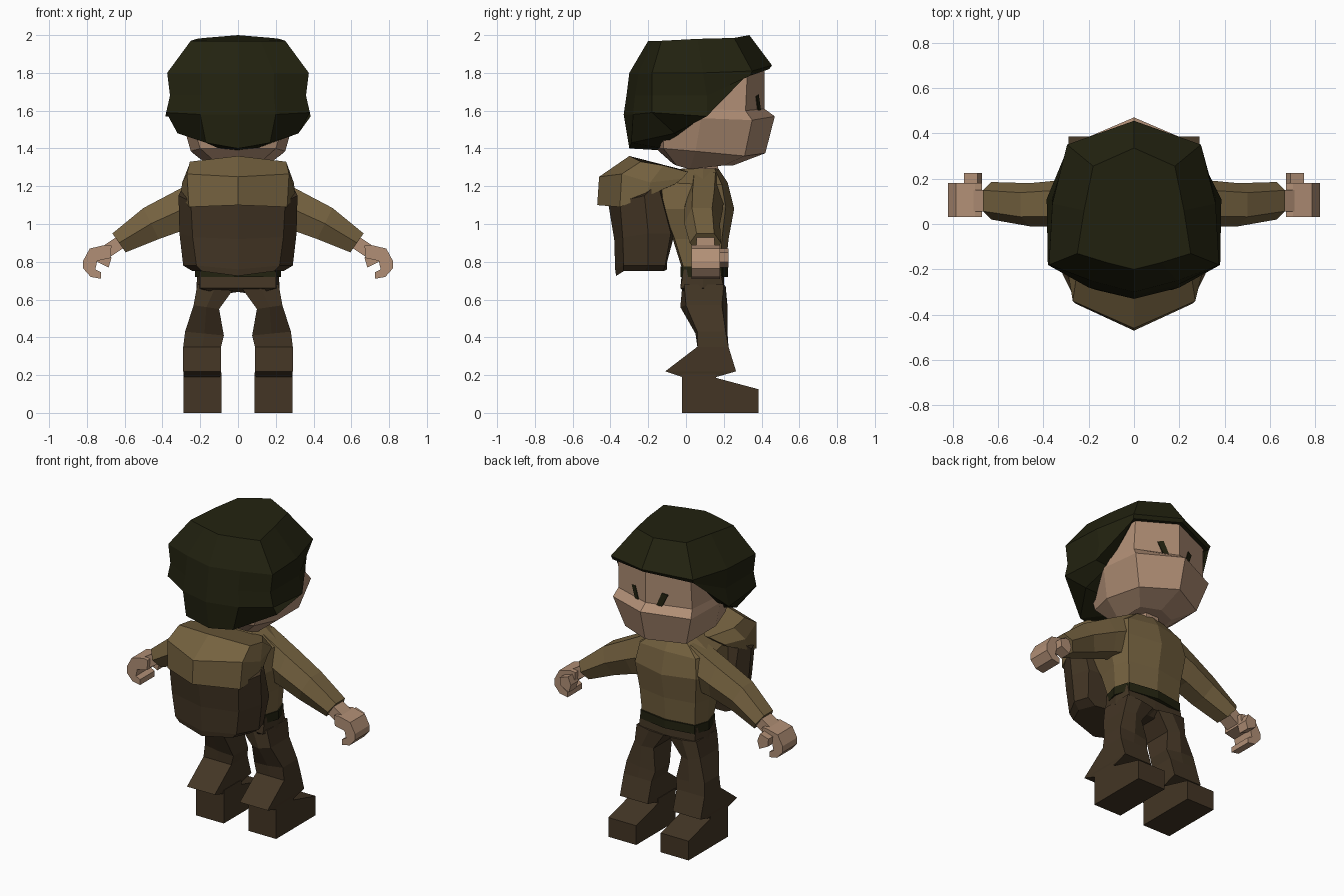
import bpy, bmesh, math
from mathutils import Vector

if "Cube" in bpy.data.objects:
    bpy.data.objects.remove(bpy.data.objects["Cube"], do_unlink=True)


def material(name, rgb):
    m = bpy.data.materials.new(name)
    m.use_nodes = True
    m.diffuse_color = (*rgb, 1)
    b = m.node_tree.nodes["Principled BSDF"]
    b.inputs["Base Color"].default_value = (*rgb, 1)
    b.inputs["Roughness"].default_value = 0.9
    return m


SKIN = material("skin", (0.44, 0.275, 0.18))
DARK = material("dark olive", (0.016, 0.016, 0.005))
OLIVE = material("khaki", (0.175, 0.120, 0.050))
BROWN = material("brown", (0.056, 0.036, 0.018))


def loft(name, rings, mat, mirror=False):
    """Skin closed rings of points, cap both ends."""
    bm = bmesh.new()
    rows = [[bm.verts.new(p) for p in r] for r in rings]
    n = len(rows[0])
    for a, b in zip(rows, rows[1:]):
        for i in range(n):
            j = (i + 1) % n
            bm.faces.new((a[i], a[j], b[j], b[i]))
    bm.faces.new(rows[0])
    bm.faces.new(rows[-1])
    bmesh.ops.recalc_face_normals(bm, faces=bm.faces)
    me = bpy.data.meshes.new(name)
    bm.to_mesh(me)
    bm.free()
    me.materials.append(mat)
    ob = bpy.data.objects.new(name, me)
    bpy.context.collection.objects.link(ob)
    if mirror:
        ob.modifiers.new("Mirror", "MIRROR")
    return ob


def whole(half):
    """Complete a half ring that starts and ends on the centre line."""
    return half + [(-x, y, z) for x, y, z in reversed(half[1:-1])]


def body(name, halves, mat):
    return loft(name, [whole(h) for h in halves], mat)


def box_ring(x0, x1, y0, y1, z):
    return [(x0, y0, z), (x1, y0, z), (x1, y1, z), (x0, y1, z)]


def slab(name, outline, y0, y1, mat):
    """Extrude an x-z outline along y, on both sides of the body."""
    return loft(name, [[(x, y, z) for x, z in outline] for y in (y0, y1)], mat, True)


# Hair: cap with a brim over the face and a longer back
body("hair", [
    [(0, .335, 2.0), (.18, .255, 1.985), (.22, .06, 1.98), (.25, -.13, 1.97), (.12, -.17, 1.97), (0, -.20, 1.97)],
    [(0, .455, 1.84), (.295, .35, 1.81), (.36, .09, 1.80), (.375, -.18, 1.80), (.19, -.25, 1.80), (0, -.30, 1.80)],
    [(0, .44, 1.82), (.29, .34, 1.785), (.36, .11, 1.68), (.36, -.18, 1.68), (.19, -.27, 1.68), (0, -.315, 1.68)],
    [(0, .42, 1.82), (.28, .32, 1.785), (.385, .11, 1.57), (.38, -.18, 1.59), (.20, -.28, 1.58), (0, -.33, 1.58)],
    [(0, .40, 1.82), (.27, .30, 1.785), (.28, .10, 1.57), (.32, -.06, 1.48), (.17, -.29, 1.43), (0, -.30, 1.40)],
    [(0, .36, 1.82), (.24, .27, 1.785), (.22, .06, 1.57), (.20, -.04, 1.46), (.10, -.12, 1.40), (0, -.13, 1.39)],
], DARK)

# Head with a pointed nose ridge
body("head", [
    [(0, .25, 1.31), (.12, .20, 1.31), (.13, .02, 1.29), (.10, -.05, 1.31), (0, -.07, 1.32)],
    [(0, .42, 1.375), (.22, .31, 1.36), (.25, .05, 1.385), (.20, -.12, 1.40), (0, -.16, 1.40)],
    [(0, .47, 1.57), (.28, .35, 1.55), (.30, .08, 1.56), (.25, -.12, 1.56), (0, -.20, 1.56)],
    [(0, .415, 1.61), (.265, .315, 1.60), (.30, .08, 1.61), (.25, -.12, 1.61), (0, -.20, 1.61)],
    [(0, .415, 1.83), (.26, .325, 1.81), (.28, .08, 1.81), (.22, -.12, 1.81), (0, -.18, 1.81)],
], SKIN)

# Eyes: thin slanted plates lying on the face planes
def face_y(x):
    return .415 - x * .375

eye = [(.065, 1.605), (.095, 1.595), (.13, 1.675), (.095, 1.685)]
loft("eyes", [[(x, face_y(x) + d, z) for x, z in eye] for d in (-.002, .006)], DARK, True)

# Neck
loft("neck", [[(.09 * math.cos(a * math.pi / 3), .1 + .08 * math.sin(a * math.pi / 3), z)
               for a in range(6)] for z in (1.22, 1.34)], SKIN)

# Jacket torso and belt
body("jacket", [
    [(0, .21, .76), (.19, .18, .76), (.22, .09, .76), (.19, -.01, .76), (0, -.02, .76)],
    [(0, .225, .92), (.20, .19, .92), (.23, .09, .92), (.20, -.06, .92), (0, -.07, .92)],
    [(0, .255, 1.08), (.22, .21, 1.09), (.27, .09, 1.08), (.23, -.12, 1.08), (0, -.14, 1.08)],
    [(0, .22, 1.22), (.20, .19, 1.21), (.25, .09, 1.21), (.21, -.13, 1.22), (0, -.15, 1.22)],
    [(0, .17, 1.295), (.10, .15, 1.295), (.13, .09, 1.295), (.10, .0, 1.295), (0, -.02, 1.295)],
], OLIVE)
body("belt", [[(0, .222, z), (.195, .19, z), (.228, .09, z), (.195, -.02, z), (0, -.03, z)]
              for z in (.72, .775)], DARK)

# Sleeves: six-sided tubes, each ring given by its top, bottom and depth
def sleeve_ring(top, bottom, y0, y1):
    (xt, zt), (xb, zb) = top, bottom
    xm, zm, w = (xt + xb) / 2, (zt + zb) / 2, (y1 - y0) * .22
    return [(xm, y0, zm), (xb, y0 + w, zb), (xb, y1 - w, zb),
            (xm, y1, zm), (xt, y1 - w, zt), (xt, y0 + w, zt)]

loft("sleeves", [
    sleeve_ring((.14, 1.275), (.19, .99), .00, .20),
    sleeve_ring((.32, 1.18), (.28, .97), -.01, .195),
    sleeve_ring((.50, 1.085), (.42, .92), -.01, .18),
    sleeve_ring((.665, .95), (.595, .85), .02, .185),
], OLIVE, True)

# Hands: wrist, curled fingers and a thumb
slab("wrists", [(.60, .92), (.63, .94), (.72, .88), (.67, .83), (.61, .87)], .055, .15, SKIN)
slab("hands", [(.67, .885), (.70, .89), (.785, .87), (.82, .805), (.82, .765), (.78, .72),
               (.725, .71), (.725, .745), (.755, .76), (.745, .805), (.675, .82)], .03, .18, SKIN)
slab("thumbs", [(.69, .87), (.75, .85), (.745, .80), (.685, .77), (.67, .82)], .15, .225, SKIN)

# Trousers: hips and flared legs
body("trouser_hips", [
    [(0, .20, .76), (.20, .18, .76), (.215, .09, .76), (.20, -.01, .76), (0, -.02, .76)],
    [(0, .19, .66), (.20, .20, .66), (.22, .09, .66), (.20, -.03, .66), (0, -.02, .66)],
    [(0, .14, .64), (.10, .16, .63), (.14, .09, .62), (.10, .0, .63), (0, .02, .64)],
], BROWN)

def leg_ring(x0, x1, y0, y1, z0, z1, ridge):
    """Six points; the ridge pushes the middle of the front and back out."""
    xm, zm = (x0 + x1) / 2, (z0 + z1) / 2
    return [(x0, y0, z0), (xm, y0 - ridge, zm), (x1, y0, z1),
            (x1, y1, z1), (xm, y1 + ridge, zm), (x0, y1, z0)]

loft("trouser_legs", [
    leg_ring(.02, .215, -.01, .20, .66, .68, .01),
    leg_ring(.10, .235, .00, .19, .55, .57, .03),
    leg_ring(.075, .28, .06, .21, .41, .43, .01),
    box_ring(.09, .29, .06, .225, .35)[:1] + [(.19, .06, .35)] +
    box_ring(.09, .29, .06, .225, .35)[1:3] + [(.19, .225, .35), (.09, .225, .35)],
    leg_ring(.09, .29, -.11, .265, .22, .22, 0),
    leg_ring(.095, .285, -.02, .16, .19, .19, 0),
], BROWN, True)

# Boots: side outline extruded across the foot
side = [(-.02, 0), (.385, 0), (.385, .125), (.16, .185), (.16, .215), (-.02, .215)]
loft("boots", [[(x, y, z) for y, z in side] for x in (.088, .288)], BROWN, True)

# Backpack: bag and overhanging flap
body("backpack_bag", [
    [(0, -.10, .76), (.20, -.12, .75), (.24, -.22, .75), (.19, -.33, .75), (0, -.37, .725)],
    [(0, -.10, .80), (.26, -.11, .78), (.29, -.20, .78), (.22, -.33, .78), (0, -.375, .76)],
    [(0, -.06, .95), (.28, -.08, .95), (.31, -.20, .95), (.24, -.335, .93), (0, -.38, .92)],
    [(0, -.06, 1.22), (.28, -.15, 1.22), (.315, -.22, 1.15), (.25, -.35, 1.12), (0, -.41, 1.10)],
], BROWN)
body("backpack_flap", [
    [(0, -.08, 1.20), (.26, -.06, 1.21), (.305, -.20, 1.15), (.26, -.35, 1.09), (0, -.47, 1.10)],
    [(0, -.04, 1.24), (.26, -.02, 1.24), (.295, -.19, 1.22), (.27, -.34, 1.265), (0, -.46, 1.25)],
    [(0, .01, 1.28), (.17, .01, 1.275), (.26, -.12, 1.31), (.255, -.24, 1.33), (0, -.30, 1.36)],
], OLIVE)
